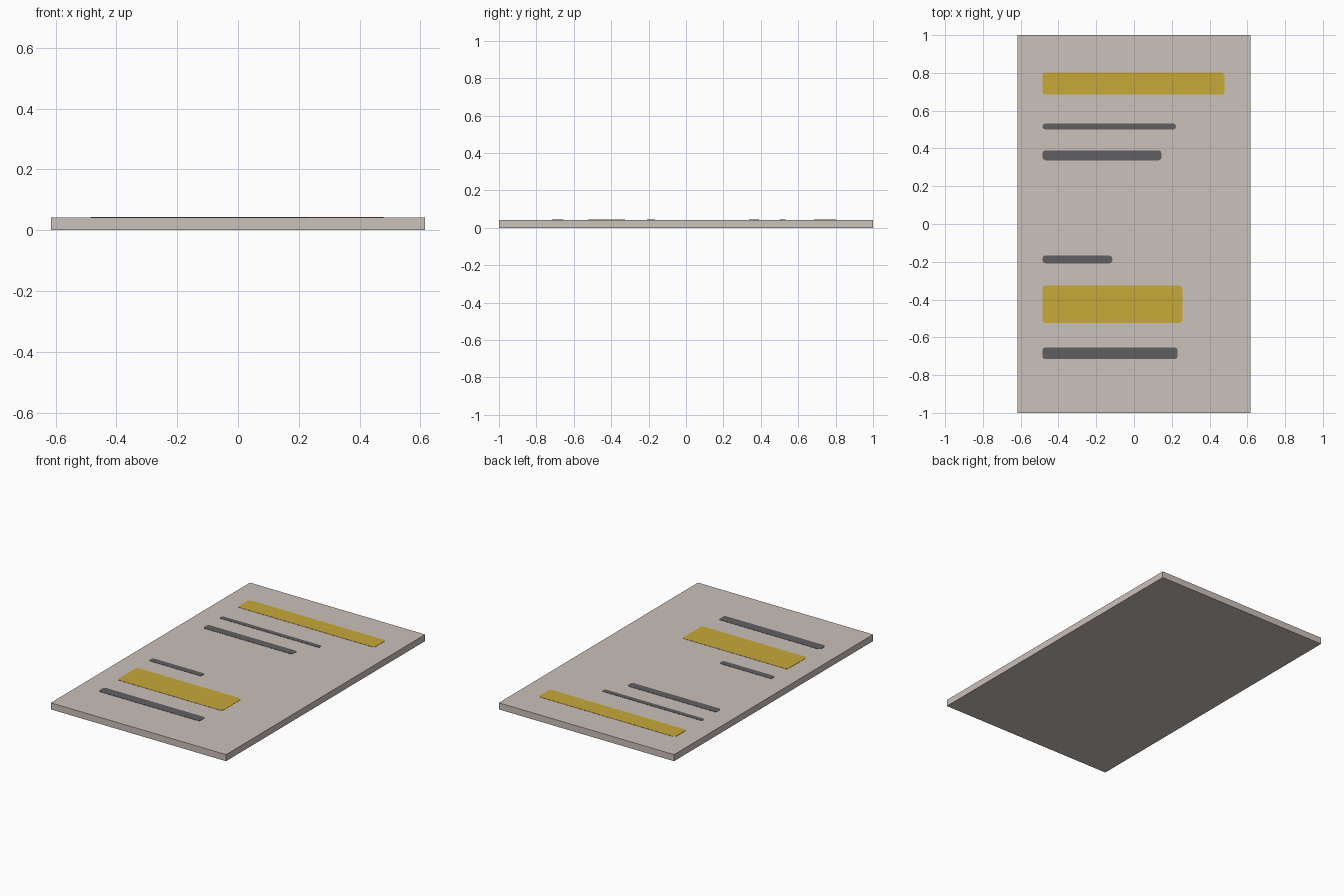
import bpy, bmesh, math

if "Cube" in bpy.data.objects:
    bpy.data.objects.remove(bpy.data.objects["Cube"])

TOP = 0.042        # top of the slab
PLATE = 0.0015     # thickness of the printed bars


def material(name, rgb):
    m = bpy.data.materials.new(name)
    m.diffuse_color = (*rgb, 1.0)
    m.use_nodes = True
    m.node_tree.nodes["Principled BSDF"].inputs["Base Color"].default_value = m.diffuse_color
    return m


def add_object(name, bm, mat):
    mesh = bpy.data.meshes.new(name)
    bm.normal_update()
    bm.to_mesh(mesh)
    bm.free()
    mesh.materials.append(mat)
    bpy.context.collection.objects.link(bpy.data.objects.new(name, mesh))


def plate(name, x0, x1, y0, y1, z0, z1, mat, radius=0.0):
    """Extruded rectangle, optionally with rounded corners."""
    r = min(radius, (y1 - y0) * 0.45)
    corners = [(x1 - r, y1 - r), (x0 + r, y1 - r), (x0 + r, y0 + r), (x1 - r, y0 + r)]
    points = []
    for i, (cx, cy) in enumerate(corners):
        for step in range(4 if r else 1):
            a = math.radians(90 * i + 30 * step)
            points.append((cx + r * math.cos(a), cy + r * math.sin(a)))
    bm = bmesh.new()
    base = bm.faces.new([bm.verts.new((x, y, z0)) for x, y in points])
    ext = bmesh.ops.extrude_face_region(bm, geom=[base], use_keep_orig=True)
    for v in ext["geom"]:
        if isinstance(v, bmesh.types.BMVert):
            v.co.z = z1
    bmesh.ops.recalc_face_normals(bm, faces=bm.faces)
    add_object(name, bm, mat)


stone = material("warm grey", (0.597, 0.533, 0.491))
gold = material("mustard yellow", (0.578, 0.392, 0.040))
dark = material("charcoal grey", (0.117, 0.115, 0.122))

# Slab
plate("slab", -0.616, 0.616, -1.0, 1.0, 0.0, TOP, stone)

# Bars share a left margin: name, right end, bottom, top, colour
bars = [
    ("heading_bar", 0.478, 0.685, 0.802, gold),
    ("thin_upper_bar", 0.222, 0.501, 0.532, dark),
    ("upper_bar", 0.145, 0.337, 0.389, dark),
    ("short_bar", -0.115, -0.208, -0.167, dark),
    ("wide_block", 0.256, -0.525, -0.326, gold),
    ("lower_bar", 0.230, -0.716, -0.654, dark),
]
for name, right, bottom, top, mat in bars:
    plate(name, -0.484, right, bottom, top, TOP, TOP + PLATE, mat, 0.015)
